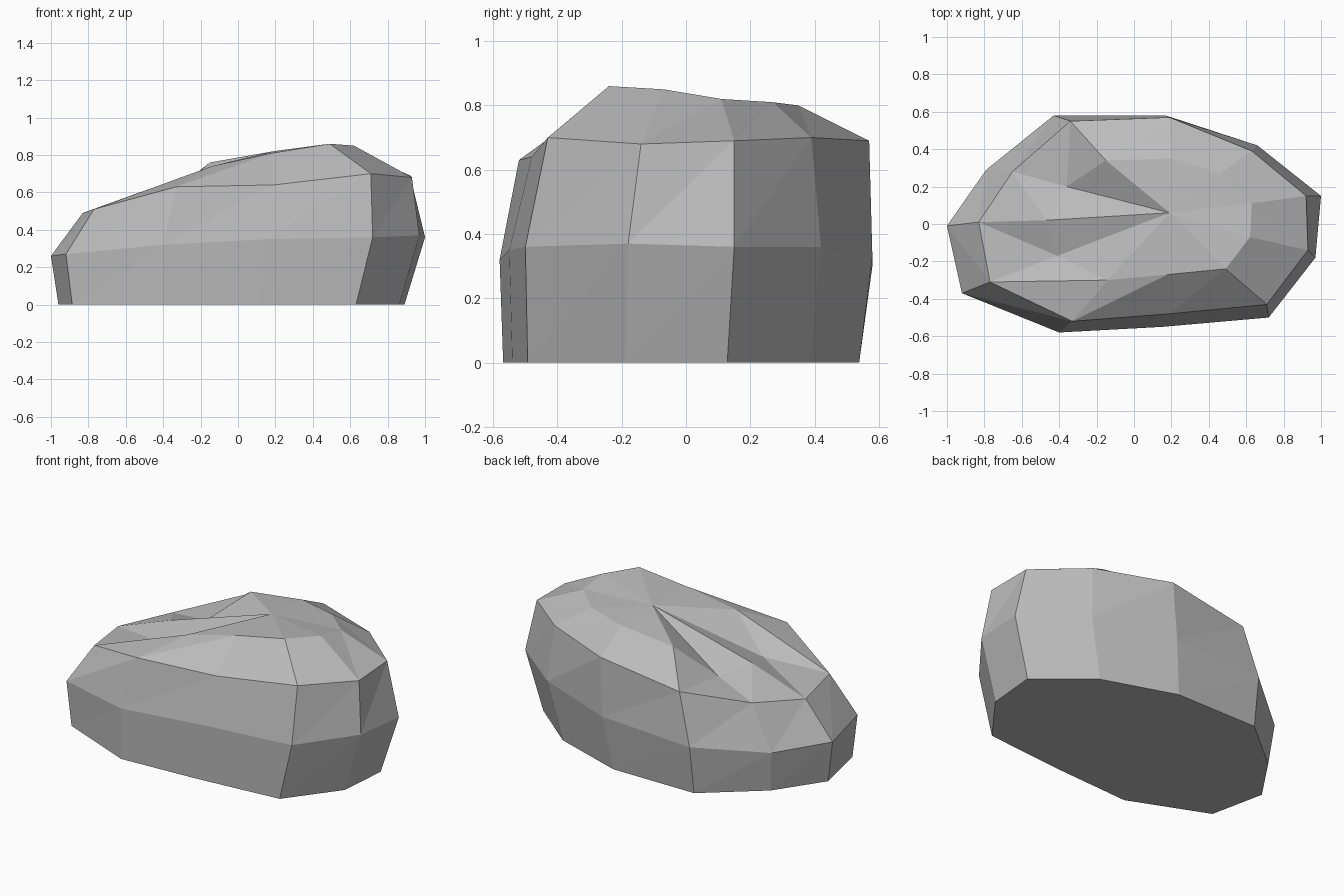
import bpy
import bmesh

default_cube = bpy.data.objects.get("Cube")
if default_cube:
    bpy.data.objects.remove(default_cube, do_unlink=True)


def make_material(name, colour):
    material = bpy.data.materials.new(name)
    material.use_nodes = True
    material.diffuse_color = colour
    shader = material.node_tree.nodes["Principled BSDF"]
    shader.inputs["Base Color"].default_value = colour
    shader.inputs["Roughness"].default_value = 0.9
    return material


def add_ring(mesh, points):
    return [mesh.verts.new(point) for point in points]


def bridge_rings(mesh, lower, upper):
    """Join two rings with triangles, all split along the same diagonal."""
    count = len(lower)
    for index in range(count):
        following = (index + 1) % count
        mesh.faces.new((lower[index], lower[following], upper[following]))
        mesh.faces.new((lower[index], upper[following], upper[index]))


# Widest outline of the boulder, counter-clockwise from its low end
waist_points = [
    (-1, -.01, .26), (-.92, -.37, .27), (-.4, -.58, .32), (.15, -.55, .35),
    (.72, -.5, .36), (.97, -.18, .37), (1, .15, .36), (.66, .42, .36),
    (.17, .58, .33), (-.43, .58, .3), (-.79, .29, .25),
]

# Shoulder where the sides turn over into the top
shoulder_points = [
    (-.83, .01, .49), (-.77, -.31, .51), (-.33, -.52, .63), (.19, -.48, .64),
    (.71, -.43, .7), (.93, -.14, .68), (.92, .15, .69), (.63, .39, .7),
    (.19, .57, .69), (-.34, .55, .61), (-.65, .28, .52),
]

# Crown with two notches on the low side
crown_points = [
    (-.47, .02, .62), (-.41, -.17, .57), (-.14, -.3, .74), (.18, -.27, .81),
    (.49, -.24, .86), (.62, -.07, .85), (.63, .11, .82), (.46, .27, .81),
    (.2, .35, .8), (-.15, .34, .76), (-.36, .2, .58),
]

# The foot is the waist drawn in slightly and set on the ground
foot_points = [(.925 * x - .035, .955 * y - .015, 0) for x, y, z in waist_points]

mesh = bmesh.new()
foot = add_ring(mesh, foot_points)
waist = add_ring(mesh, waist_points)
shoulder = add_ring(mesh, shoulder_points)
crown = add_ring(mesh, crown_points)

# Faceted sides and top
for lower, upper in ((foot, waist), (waist, shoulder), (shoulder, crown)):
    bridge_rings(mesh, lower, upper)

# Fan closing the top and flat underside
summit = mesh.verts.new((.19, .06, .82))
for index, corner in enumerate(crown):
    mesh.faces.new((corner, crown[(index + 1) % len(crown)], summit))
mesh.faces.new(list(reversed(foot)))
bmesh.ops.recalc_face_normals(mesh, faces=mesh.faces[:])

boulder_mesh = bpy.data.meshes.new("boulder")
mesh.to_mesh(boulder_mesh)
mesh.free()
boulder_mesh.materials.append(make_material("stone grey", (.5, .5, .5, 1)))
boulder = bpy.data.objects.new("boulder", boulder_mesh)
bpy.context.collection.objects.link(boulder)
